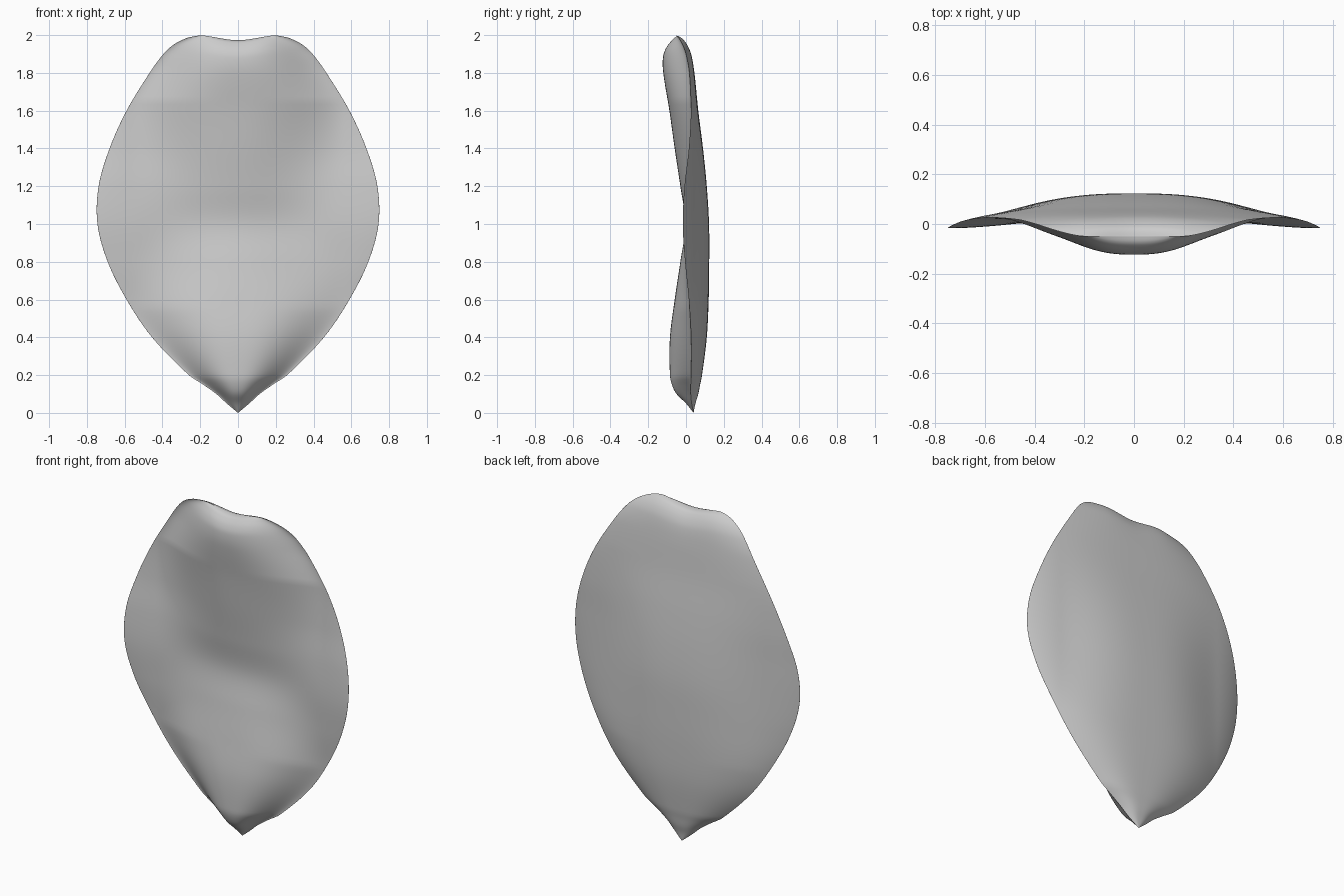
import bpy, bmesh
from math import sin, cos, pi

if "Cube" in bpy.data.objects:
    bpy.data.objects.remove(bpy.data.objects["Cube"])

# Profiles by height: z, half width, rim y, front centre y, back centre y
P = [(0, 0, .04, .04, .04), (.05, .06, .03, 0, .05), (.1, .115, .025, -.05, .065),
     (.15, .185, .025, -.075, .075), (.2, .26, .027, -.085, .085), (.4, .455, .027, -.085, .11),
     (.6, .59, .015, -.06, .12), (.8, .69, -.005, -.03, .123), (1.0, .744, -.017, -.003, .122),
     (1.2, .738, -.008, -.03, .11), (1.4, .68, .015, -.06, .09), (1.6, .59, .026, -.088, .065),
     (1.8, .468, .018, -.12, .045), (1.9, .395, 0, -.122, .03), (1.95, .34, -.018, -.108, .012),
     (1.985, .27, -.038, -.084, -.012), (1.996, .22, -.048, -.068, -.03), (2.0, .19, -.05, -.05, -.05)]


def slope(i, k):
    a, b = P[max(i - 1, 0)], P[min(i + 1, len(P) - 1)]
    return (b[k] - a[k]) / (b[0] - a[0])


def sample(z, k):
    """Smooth cubic interpolation of profile column k."""
    i = max(j for j in range(len(P) - 1) if P[j][0] <= z + 1e-9)
    h = P[i + 1][0] - P[i][0]
    t = (z - P[i][0]) / h
    return ((2*t**3 - 3*t*t + 1) * P[i][k] + (t**3 - 2*t*t + t) * h * slope(i, k)
            + (3*t*t - 2*t**3) * P[i + 1][k] + (t**3 - t*t) * h * slope(i + 1, k))


def smooth(t):
    t = min(max(t, 0), 1)
    return t * t * (3 - 2 * t)


def point(u, z, front):
    w, rim, fc, bc = (sample(z, k) for k in (1, 2, 3, 4))
    x = u * w
    # broad central swelling, used on both skins
    t = min(abs(x) / (min(.56, w) + 1e-6), 1)
    g = (1 - t ** 2.6) ** 2
    back_y = rim + (bc - rim) * (.62 * (1 - u ** 4) + .38 * g)
    y = back_y
    if front:
        # shallow hollows beside the swelling
        y = rim + (fc - rim) * g + .02 * sin(pi * u) ** 2 * smooth((w - .55) / .2)
        y = min(y, back_y - .02 * (1 - u * u) * smooth((2 - z) / .1) * smooth(z / .1))
    # notch in the upper lip
    dip = .027 * (1 - smooth(abs(x) / .22)) * smooth((z - 1.75) / .25)
    return x, y, z - dip


# Petal: front and back skins sharing one rim
bm = bmesh.new()
NZ, NU = 110, 72
for front in (True, False):
    grid = []
    for i in range(NZ + 1):
        z = 1 - cos(pi * i / NZ)
        grid.append([bm.verts.new(point(sin((j / NU - .5) * pi), z, front)) for j in range(NU + 1)])
    for i in range(NZ):
        for j in range(NU):
            bm.faces.new((grid[i][j], grid[i][j + 1], grid[i + 1][j + 1], grid[i + 1][j]))
bmesh.ops.remove_doubles(bm, verts=bm.verts, dist=1e-5)
bmesh.ops.recalc_face_normals(bm, faces=bm.faces)
mesh = bpy.data.meshes.new("petal")
bm.to_mesh(mesh)
bm.free()
mesh.shade_smooth()
petal = bpy.data.objects.new("petal", mesh)
bpy.context.collection.objects.link(petal)
